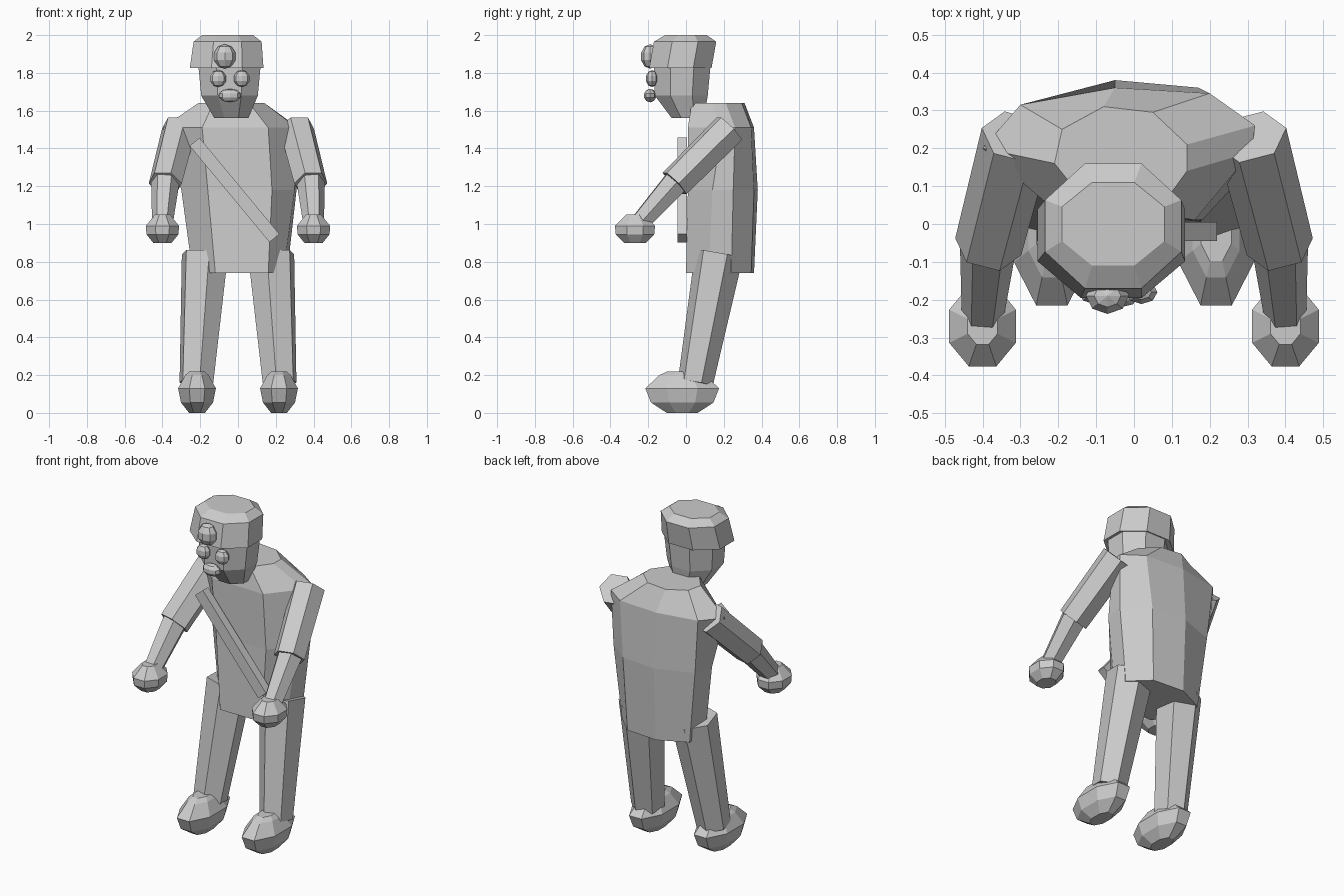
import bpy, bmesh
from math import cos, sin, pi, atan2
from mathutils import Vector

cube = bpy.data.objects.get("Cube")
if cube:
    bpy.data.objects.remove(cube)

grey = bpy.data.materials.new("plain grey")
grey.use_nodes = True
tone = (0.6, 0.6, 0.6, 1)
grey.diffuse_color = tone
grey.node_tree.nodes["Principled BSDF"].inputs["Base Color"].default_value = tone


def loft(name, rings):
    """Closed flat-shaded skin through a stack of equal-sized rings."""
    bm = bmesh.new()
    rows = [[bm.verts.new(p) for p in ring] for ring in rings]
    n = len(rows[0])
    for low, high in zip(rows, rows[1:]):
        for i in range(n):
            j = (i + 1) % n
            bm.faces.new((low[i], low[j], high[j], high[i]))
    bm.faces.new(rows[0][::-1])
    bm.faces.new(rows[-1])
    bmesh.ops.recalc_face_normals(bm, faces=bm.faces)
    mesh = bpy.data.meshes.new(name)
    bm.to_mesh(mesh)
    bm.free()
    mesh.materials.append(grey)
    obj = bpy.data.objects.new(name, mesh)
    bpy.context.collection.objects.link(obj)
    return obj


def oval(x, y, z, rx, ry, sides=8):
    """Horizontal ring with a flat side facing front; radii are to the flats."""
    k = 1 / cos(pi / sides)
    turns = [2 * pi * (i + 0.5) / sides for i in range(sides)]
    return [(x + k * rx * cos(a), y + k * ry * sin(a), z) for a in turns]


def limb(name, start, end, r1, r2, sides=6):
    """Tapered prism between two points."""
    a, b = Vector(start), Vector(end)
    q = (b - a).to_track_quat('Z', 'Y')
    ring = [Vector((cos(2 * pi * i / sides), sin(2 * pi * i / sides), 0)) for i in range(sides)]
    return loft(name, [[c + q @ (p * r) for p in ring] for c, r in ((a, r1), (b, r2))])


def ball(name, centre, radii):
    """Faceted low-poly ball."""
    bm = bmesh.new()
    bmesh.ops.create_uvsphere(bm, u_segments=8, v_segments=5, radius=1)
    bmesh.ops.scale(bm, vec=radii, verts=bm.verts)
    bmesh.ops.translate(bm, vec=centre, verts=bm.verts)
    mesh = bpy.data.meshes.new(name)
    bm.to_mesh(mesh)
    bm.free()
    mesh.materials.append(grey)
    bpy.context.collection.objects.link(bpy.data.objects.new(name, mesh))


# Torso, hem to collar
torso = {
    0.74: [(-.24, .16), (-.12, 0), (.16, 0), (.24, .12), (.26, .24), (.15, .345), (-.05, .36), (-.22, .28)],
    1.18: [(-.3, .18), (-.16, .02), (.18, .01), (.3, .14), (.31, .25), (.17, .36), (-.05, .38), (-.27, .3)],
    1.51: [(-.4, .2), (-.19, .02), (.16, .01), (.31, .19), (.32, .26), (.2, .345), (-.05, .36), (-.3, .315)],
    1.64: [(-.21, .16), (-.13, .06), (.06, .03), (.14, .14), (.14, .21), (.05, .295), (-.08, .31), (-.19, .25)],
}
loft("torso", [[(x, y, z) for x, y in ring] for z, ring in torso.items()])

# Diagonal sash across the chest
top, bottom = Vector((-.23, -.02, 1.435)), Vector((.193, -.02, .925))
side = (bottom - top).cross(Vector((0, 1, 0))).normalized() * 0.034
depth = Vector((0, 0.025, 0))
loft("sash", [[p + side + depth, p - side + depth, p - side - depth, p + side - depth]
              for p in (top, bottom)])

# Head and cap
loft("head", [oval(-.035, .01, 1.56, .09, .085), oval(-.045, -.025, 1.68, .15, .14),
              oval(-.045, -.02, 1.84, .165, .15)])
loft("cap", [oval(-.06, -.03, 1.825, .195, .165), oval(-.055, -.005, 1.965, .18, .165),
             oval(-.055, 0, 2.0, .135, .11)])

# Face and cap badge
ball("cap_badge", (-.07, -.19, 1.887), (.06, .05, .065))
for name, x in (("right_eye", -.105), ("left_eye", .02)):
    ball(name, (x, -.18, 1.77), (.044, .033, .045))
ball("mouth", (-.043, -.19, 1.68), (.06, .033, .036))

# Arms, hands, legs and feet
for label, s in (("left", 1), ("right", -1)):
    limb(label + "_upper_arm", (s * .31, .23, 1.505), (s * .385, -.06, 1.215), .095, .09)
    limb(label + "_forearm", (s * .385, -.055, 1.22), (s * .4, -.25, 1.0), .075, .055)
    loft(label + "_hand", [oval(s * .4, -.27, z, .088 * k, .106 * k)
                           for z, k in ((.9, .55), (.945, .96), (.99, 1), (1.05, .45))])
    limb(label + "_leg", (s * .175, .175, .84), (s * .22, .05, .16), .13, .095)
    loft(label + "_foot", [oval(s * .217, -.02, z, .1 * k, .195 * k)
                           for z, k in ((0, .42), (.055, .85), (.13, 1), (.2, .62), (.22, .4))])
